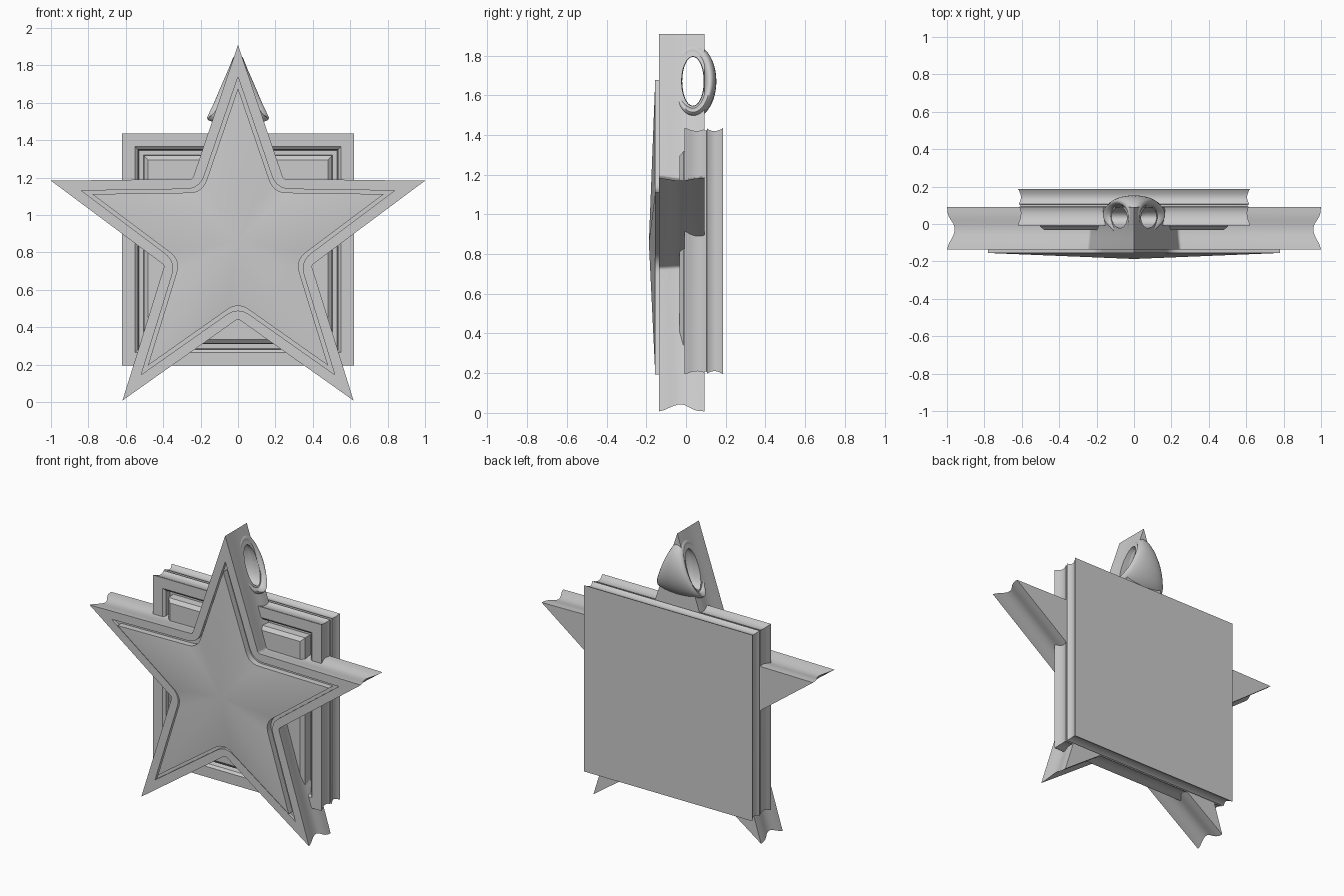
import bpy, bmesh
from math import sin, cos, pi, radians
from mathutils import Vector

if "Cube" in bpy.data.objects:
    bpy.data.objects.remove(bpy.data.objects["Cube"])

CZ = 0.858   # height of the star centre


def finish(name, bm, angle=30):
    bmesh.ops.recalc_face_normals(bm, faces=bm.faces)
    me = bpy.data.meshes.new(name)
    bm.to_mesh(me)
    bm.free()
    ob = bpy.data.objects.new(name, me)
    bpy.context.collection.objects.link(ob)
    if angle:
        smooth(ob, angle)
    return ob


def smooth(ob, angle):
    bpy.ops.object.select_all(action='DESELECT')
    ob.select_set(True)
    bpy.context.view_layer.objects.active = ob
    bpy.ops.object.shade_smooth_by_angle(angle=radians(angle))


def loft(name, layers, zc, end_y=None, angle=30):
    """layers: list of (y, [(x, z), ...]); both ends closed by a fan."""
    bm = bmesh.new()
    rings = [[bm.verts.new((x, y, z + zc)) for x, z in pts] for y, pts in layers]
    n = len(rings[0])
    for a, b in zip(rings, rings[1:]):
        for i in range(n):
            j = (i + 1) % n
            bm.faces.new((a[i], a[j], b[j], b[i]))
    ends = ((rings[0], layers[0][0]), (rings[-1], layers[-1][0] if end_y is None else end_y))
    for ring, y in ends:
        c = bm.verts.new((0, y, zc))
        for i in range(n):
            bm.faces.new((ring[i], ring[(i + 1) % n], c))
    return finish(name, bm, angle)


def star(R, r, f, top=None):
    """Star outline, inner corners rounded over the fraction f of each edge."""
    pts = []
    for k in range(5):
        def pol(rad, step):
            a = pi / 2 + 2 * pi * (k + step) / 5
            return Vector((rad * cos(a), rad * sin(a)))
        t0 = pol(top if top and k == 0 else R, 0)
        t1 = pol(top if top and k == 4 else R, 1)
        c = pol(r, 0.5)
        a, b = c.lerp(t0, f), c.lerp(t1, f)
        pts.append(t0)
        for i in range(9):
            t = i / 8
            pts.append(a.lerp(c, t).lerp(c.lerp(b, t), t))
    return [tuple(p) for p in pts]


# Star: coved sides, engraved channel and faceted front
R, r = 1.051, 0.413
cove = [(0.092, 0), (0.06, 0.003), (0.04, 0.010), (0.02, 0.022), (0, 0.036),
        (-0.02, 0.043), (-0.04, 0.042), (-0.06, 0.035), (-0.085, 0.022),
        (-0.11, 0.008), (-0.135, 0)]
layers = [(y, star(R - d, r - d * 0.35, 0.02, R)) for y, d in cove]
channel, plate = star(0.88, 0.348, 0.12), star(0.82, 0.324, 0.12)
layers += [(-0.135, channel), (-0.115, channel), (-0.115, plate), (-0.155, plate)]
star_body = loft("star", layers, CZ, end_y=-0.187, angle=0)

# Opening through the upper arm
HY, HZ = 0.035, 1.67
bm = bmesh.new()
sides = [[bm.verts.new((x, HY + 0.057 * cos(2 * pi * i / 40), HZ + 0.125 * sin(2 * pi * i / 40)))
          for i in range(40)] for x in (-0.4, 0.4)]
for i in range(40):
    j = (i + 1) % 40
    bm.faces.new((sides[0][i], sides[0][j], sides[1][j], sides[1][i]))
for s in sides:
    bm.faces.new(s)
cutter = finish("hole_cutter", bm, 0)
cutter.hide_render = True
mod = star_body.modifiers.new("hole", 'BOOLEAN')
mod.operation, mod.object, mod.solver = 'DIFFERENCE', cutter, 'EXACT'
bpy.context.view_layer.objects.active = star_body
bpy.ops.object.modifier_apply(modifier="hole")
bpy.data.objects.remove(cutter)
smooth(star_body, 20)

# Hanging loop, widening towards the bottom
bm = bmesh.new()
N, M = 48, 20
rings = []
for i in range(N):
    t = 2 * pi * i / N
    z = HZ + 0.155 * sin(t)
    w = (0.37 + 0.065 * cos(t) if cos(t) < 0 else 0.37 + 0.05 * cos(t)) * (1.905 - z)
    w += 0.02 * max(0, -sin(t)) ** 3
    ring = []
    for k in range(M):
        a = 2 * pi * k / M
        d = 0.032 * cos(a)
        ring.append(bm.verts.new((w * sin(a), HY + (0.086 + d) * cos(t),
                                  HZ + (0.155 + d) * sin(t))))
    rings.append(ring)
for i in range(N):
    a, b = rings[i], rings[(i + 1) % N]
    for k in range(M):
        m = (k + 1) % M
        bm.faces.new((a[k], a[m], b[m], b[k]))
finish("hanging_loop", bm, 60)

# Square backing: coved rim with a bead line, sunken channel, raised panel
profile = [(0.187, 0.62), (0.175, 0.613), (0.16, 0.607), (0.145, 0.604), (0.13, 0.606),
           (0.115, 0.612), (0.106, 0.617), (0.104, 0.607), (0.094, 0.607), (0.092, 0.614),
           (0.08, 0.608), (0.06, 0.605), (0.04, 0.606), (0.02, 0.611), (0.005, 0.617),
           (-0.008, 0.62), (-0.008, 0.55), (0.005, 0.535), (0.04, 0.53), (0.04, 0.505),
           (-0.012, 0.503), (-0.032, 0.48)]
square = [(y, [(h, h), (-h, h), (-h, -h), (h, -h)]) for y, h in profile]
loft("square_backing", square, 0.815)
